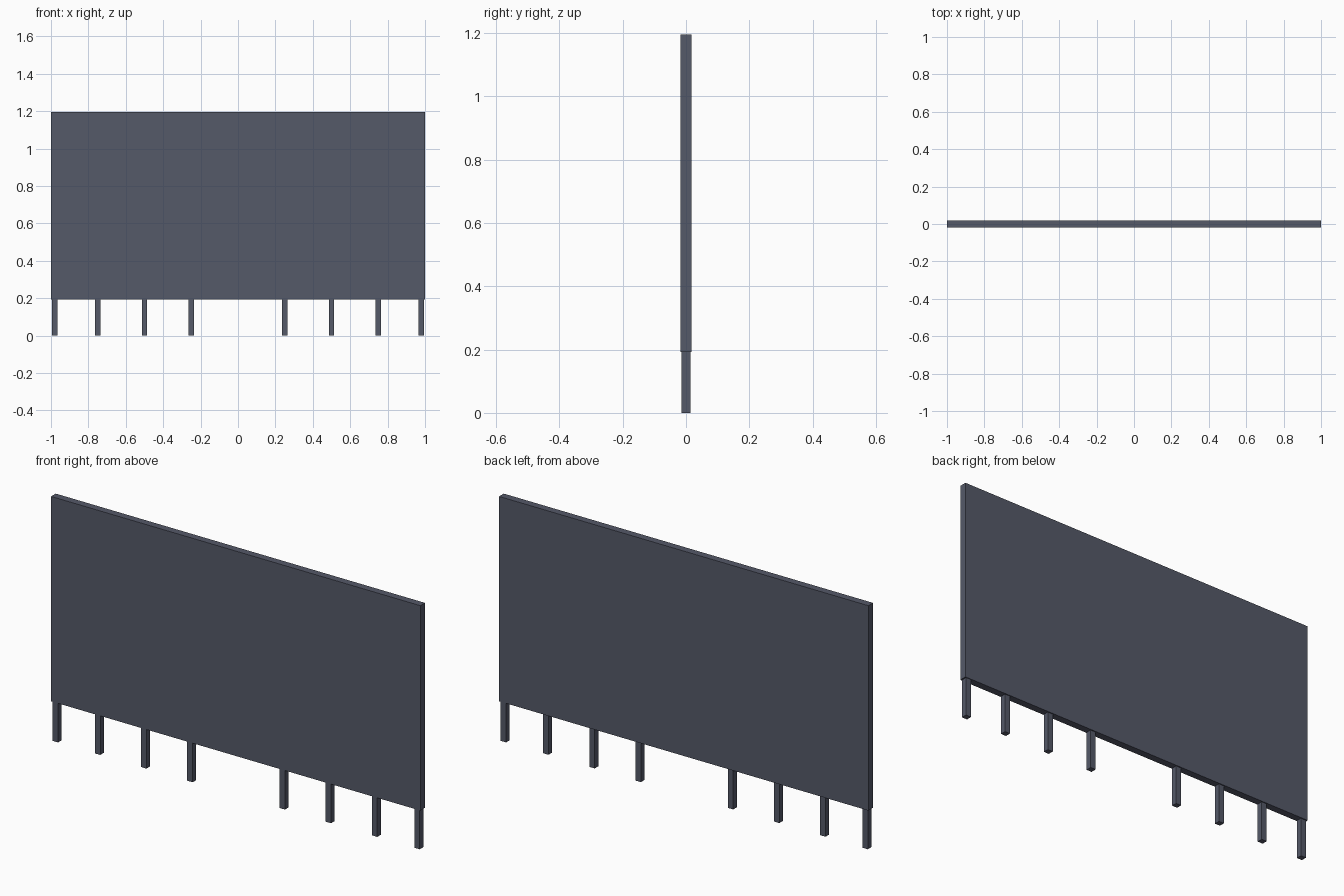
import bpy

if "Cube" in bpy.data.objects:
    bpy.data.objects.remove(bpy.data.objects["Cube"])

mat = bpy.data.materials.new("dark_slate")
mat.diffuse_color = (0.09, 0.10, 0.14, 1)
mat.use_nodes = True
mat.node_tree.nodes["Principled BSDF"].inputs["Base Color"].default_value = mat.diffuse_color


def box(name, center, size):
    bpy.ops.mesh.primitive_cube_add(size=1, location=center)
    ob = bpy.context.object
    ob.name = name
    ob.scale = size
    bpy.ops.object.transform_apply(location=False, rotation=False, scale=True)
    ob.data.materials.append(mat)
    return ob


PANEL_BOTTOM, PANEL_TOP = 0.193, 1.196

# Large flat board
box("board_panel", (0, 0, (PANEL_BOTTOM + PANEL_TOP) / 2),
    (2.0, 0.036, PANEL_TOP - PANEL_BOTTOM))

# Square posts below the board, mirrored about the wider middle gap
for side, label in ((-1, "left"), (1, "right")):
    for i, x in enumerate((0.25, 0.5, 0.75, 0.979)):
        y = 0.0005 if i == 3 and side == 1 else -0.001
        box(f"{label}_post_{i + 1}", (side * x, y, PANEL_BOTTOM / 2),
            (0.029, 0.028, PANEL_BOTTOM))
